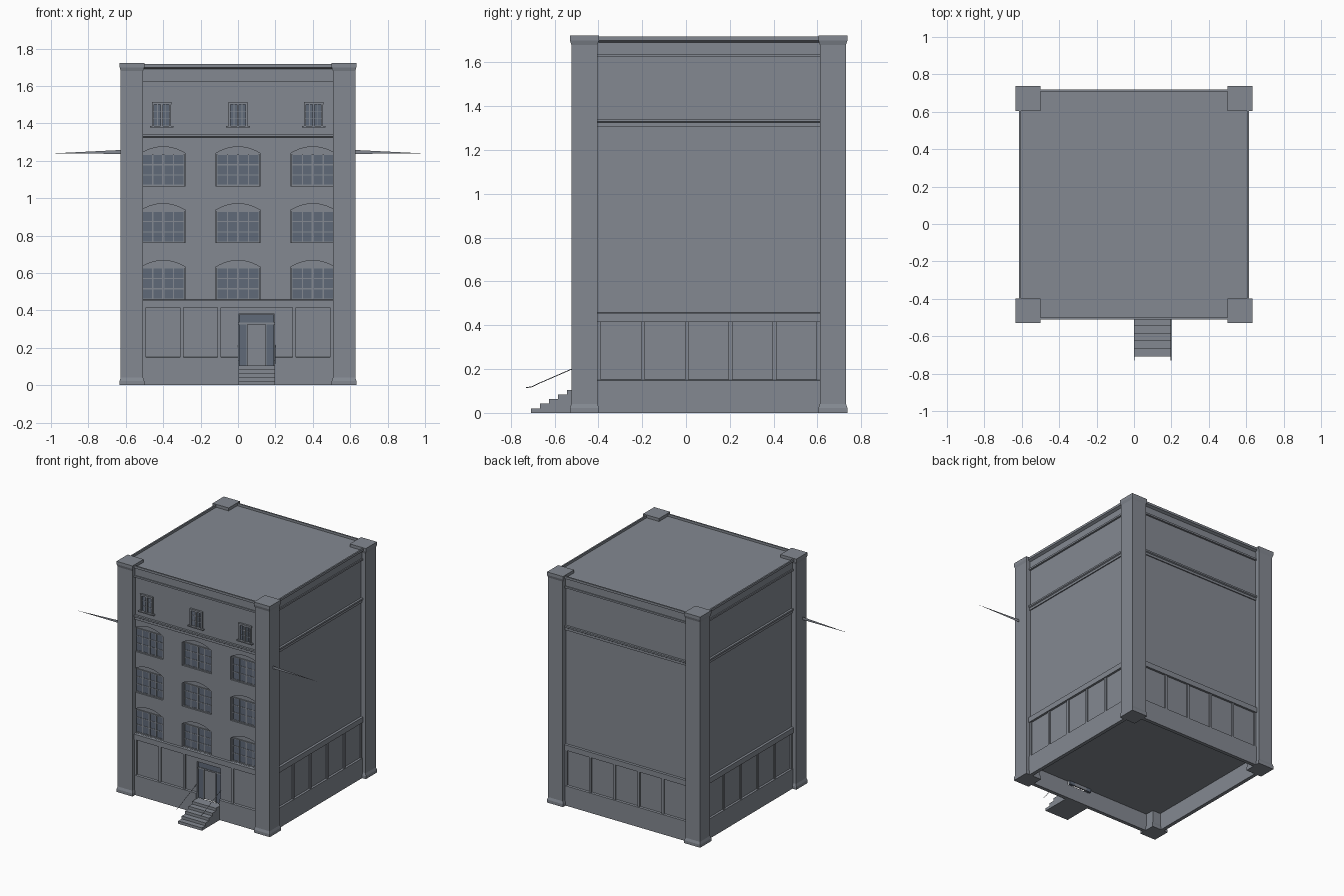
import bpy, bmesh, math
from mathutils import Matrix, Vector

if "Cube" in bpy.data.objects:
    bpy.data.objects.remove(bpy.data.objects["Cube"], do_unlink=True)

CY = 0.1035            # centre of the building in depth
WALL = 0.59            # half width of the walls
FRONT = CY - WALL      # front wall plane


def material(name, rgb):
    m = bpy.data.materials.new(name)
    m.use_nodes = True
    m.diffuse_color = (*rgb, 1)
    m.node_tree.nodes["Principled BSDF"].inputs["Base Color"].default_value = (*rgb, 1)
    return m


STONE = material("grey stone", (0.23, 0.25, 0.285))
GLASS = material("blue grey glass", (0.115, 0.142, 0.19))


def finish(name, bm, mat):
    bmesh.ops.recalc_face_normals(bm, faces=bm.faces)
    me = bpy.data.meshes.new(name)
    bm.to_mesh(me)
    bm.free()
    me.materials.append(mat)
    ob = bpy.data.objects.new(name, me)
    bpy.context.collection.objects.link(ob)
    return ob


def add_box(bm, x0, x1, y0, y1, z0, z1):
    size = Matrix.Diagonal((x1 - x0, y1 - y0, z1 - z0, 1))
    mid = Matrix.Translation(((x0 + x1) / 2, (y0 + y1) / 2, (z0 + z1) / 2))
    bmesh.ops.create_cube(bm, size=1, matrix=mid @ size)


def boxes(name, items, mat=STONE):
    bm = bmesh.new()
    for it in items:
        add_box(bm, *it)
    return finish(name, bm, mat)


def add_square_loft(bm, cx, cy, levels):
    """Stack square rings of (height, half width) and cap both ends."""
    rings = [[bm.verts.new((cx + sx * h, cy + sy * h, z))
              for sx, sy in ((-1, -1), (1, -1), (1, 1), (-1, 1))] for z, h in levels]
    for a, b in zip(rings, rings[1:]):
        for i in range(4):
            j = (i + 1) % 4
            bm.faces.new((a[i], a[j], b[j], b[i]))
    bm.faces.new(rings[0])
    bm.faces.new(rings[-1])


def add_prism(bm, outline, y0, y1):
    """Extrude an (x, z) outline along y."""
    face = bm.faces.new([bm.verts.new((x, y0, z)) for x, z in outline])
    ext = bmesh.ops.extrude_face_region(bm, geom=[face])
    verts = [g for g in ext["geom"] if isinstance(g, bmesh.types.BMVert)]
    bmesh.ops.translate(bm, verts=verts, vec=(0, y1 - y0, 0))


# Main block: open plinth, panel storey, bands, cornice, parapet and roof
bm = bmesh.new()
add_square_loft(bm, 0, CY, [
    (0.13, 0.575), (0, 0.575), (0, 0.602), (0.148, 0.602), (0.152, WALL),
    (0.415, WALL), (0.415, 0.606), (0.455, 0.606), (0.457, WALL),
    (1.308, WALL), (1.308, 0.598), (1.325, 0.598), (1.33, 0.606), (1.342, 0.606), (1.342, WALL),
    (1.625, WALL), (1.625, 0.604), (1.638, 0.604), (1.638, 0.596),
    (1.69, 0.596), (1.70, 0.615), (1.717, 0.615), (1.717, 0.604), (1.70, 0.604)])
building = finish("building_walls", bm, STONE)

# Arched window openings and the doorway, cut into the front wall
COLUMNS = (-0.4, 0, 0.4)
SILLS = (0.458, 0.762, 1.066)
HALF, SPRING, RISE = 0.12, 0.173, 0.036
BACK = FRONT + 0.02
bm = bmesh.new()
for cx in COLUMNS:
    for z in SILLS:
        arch = [(cx + HALF * t / 5, z + SPRING + RISE * (1 - (t / 5) ** 2)) for t in range(5, -6, -1)]
        add_prism(bm, [(cx - HALF, z), (cx + HALF, z)] + arch, FRONT - 0.04, BACK)
add_box(bm, 0.003, 0.195, FRONT - 0.04, FRONT + 0.03, 0.105, 0.38)
cutter = finish("opening_cutter", bm, STONE)
cutter.hide_render = True
cut = building.modifiers.new("openings", "BOOLEAN")
cut.operation, cut.solver, cut.object = "DIFFERENCE", "EXACT", cutter
bpy.context.view_layer.objects.active = building
bpy.ops.object.modifier_apply(modifier=cut.name)
bpy.data.objects.remove(cutter, do_unlink=True)

# Large windows: glass plates with glazing bars
panes, bars = [], []
for cx in COLUMNS:
    for z in SILLS:
        panes.append((cx - 0.112, cx + 0.112, BACK - 0.005, BACK + 0.002, z, z + 0.168))
        for k in range(-2, 3):
            w = 0.006 if k == 0 else 0.003
            x = cx + k * 0.056
            bars.append((x - w, x + w, BACK - 0.009, BACK + 0.001, z, z + 0.17))
        for k in (0, 1, 2, 3):
            h = z + 0.003 + k * 0.055
            bars.append((cx - 0.114, cx + 0.114, BACK - 0.008, BACK + 0.001, h - 0.003, h + 0.003))
boxes("window_glass", panes, GLASS)
boxes("window_bars", bars)

# Small attic windows with raised frames, lintels and sills
panes, frames = [], []
for cx in (-0.408, 0, 0.404):
    panes.append((cx - 0.042, cx + 0.042, FRONT - 0.003, FRONT + 0.01, 1.388, 1.505))
    for x, w in ((-0.045, 0.005), (0, 0.006), (0.045, 0.005), (-0.022, 0.002), (0.022, 0.002)):
        out = 0.012 if w > 0.002 else 0.006
        frames.append((cx + x - w, cx + x + w, FRONT - out, FRONT + 0.01, 1.385, 1.508))
    for z in (1.425, 1.465):
        frames.append((cx - 0.045, cx + 0.045, FRONT - 0.006, FRONT + 0.01, z - 0.002, z + 0.002))
    frames.append((cx - 0.052, cx + 0.052, FRONT - 0.014, FRONT + 0.01, 1.5, 1.513))
    frames.append((cx - 0.063, cx + 0.063, FRONT - 0.02, FRONT + 0.01, 1.379, 1.387))
boxes("attic_glass", panes, GLASS)
boxes("attic_frames", frames)

# Corner piers with flared foot and cap
bm = bmesh.new()
for sx in (-1, 1):
    for sy in (-1, 1):
        add_square_loft(bm, sx * 0.567, CY + sy * 0.567, [
            (0, 0.066), (0.022, 0.066), (0.04, 0.06), (1.68, 0.06), (1.70, 0.066), (1.722, 0.066)])
finish("corner_piers", bm, STONE)

# Slim strips dividing the panels, repeated on all four sides
bm = bmesh.new()
for side in range(4):
    turn = Matrix.Translation((0, CY, 0)) @ Matrix.Rotation(side * math.pi / 2, 4, "Z")
    for k in range(6):
        x = -0.5 + 0.2 * k
        if side == 0 and k == 3:      # the door stands here
            continue
        part = bmesh.new()
        add_box(part, x - 0.009, x + 0.009, -WALL - 0.009, -WALL + 0.01, 0.148, 0.42)
        part.transform(turn)
        tmp = bpy.data.meshes.new("strip")
        part.to_mesh(tmp)
        part.free()
        bm.from_mesh(tmp)
        bpy.data.meshes.remove(tmp)
finish("panel_strips", bm, STONE)

# Entrance: side lights, transom, door leaf and frame
D = FRONT + 0.03
boxes("entrance_glass", [
    (0.005, 0.045, D - 0.014, D + 0.002, 0.105, 0.325),
    (0.15, 0.193, D - 0.014, D + 0.002, 0.105, 0.325),
    (0.005, 0.193, D - 0.014, D + 0.002, 0.335, 0.378)], GLASS)
boxes("door", [(0.05, 0.147, D - 0.008, D + 0.002, 0.105, 0.322)])
boxes("door_frame", [
    (0.045, 0.05, D - 0.018, D + 0.002, 0.105, 0.325),
    (0.147, 0.152, D - 0.018, D + 0.002, 0.105, 0.325),
    (0.003, 0.195, D - 0.018, D + 0.002, 0.325, 0.335)])

# Front steps
boxes("front_steps", [(0.002, 0.198, -0.708 + 0.041 * k, FRONT + 0.01, 0.021 * k, 0.021 * (k + 1))
                      for k in range(5)])

# Thin handrails
for side, x in (("right", 0.002), ("left", 0.198)):
    cu = bpy.data.curves.new(side + "_handrail", "CURVE")
    cu.dimensions = "3D"
    cu.bevel_depth, cu.bevel_resolution = 0.002, 0
    sp = cu.splines.new("POLY")
    path = [(-0.73, 0.115), (-0.70, 0.12), (-0.68, 0.131), (FRONT, 0.215)]
    sp.points.add(len(path) - 1)
    for p, (y, z) in zip(sp.points, path):
        p.co = (x, y, z, 1)
    cu.materials.append(STONE)
    bpy.context.collection.objects.link(bpy.data.objects.new(side + "_handrail", cu))

# Flat tapering spikes on both sides
bm = bmesh.new()
for s in (-1, 1):
    bm.faces.new([bm.verts.new((s * x, -0.48, z)) for x, z in ((0.6, 1.237), (1.0, 1.239), (0.6, 1.259))])
finish("side_spikes", bm, STONE)
